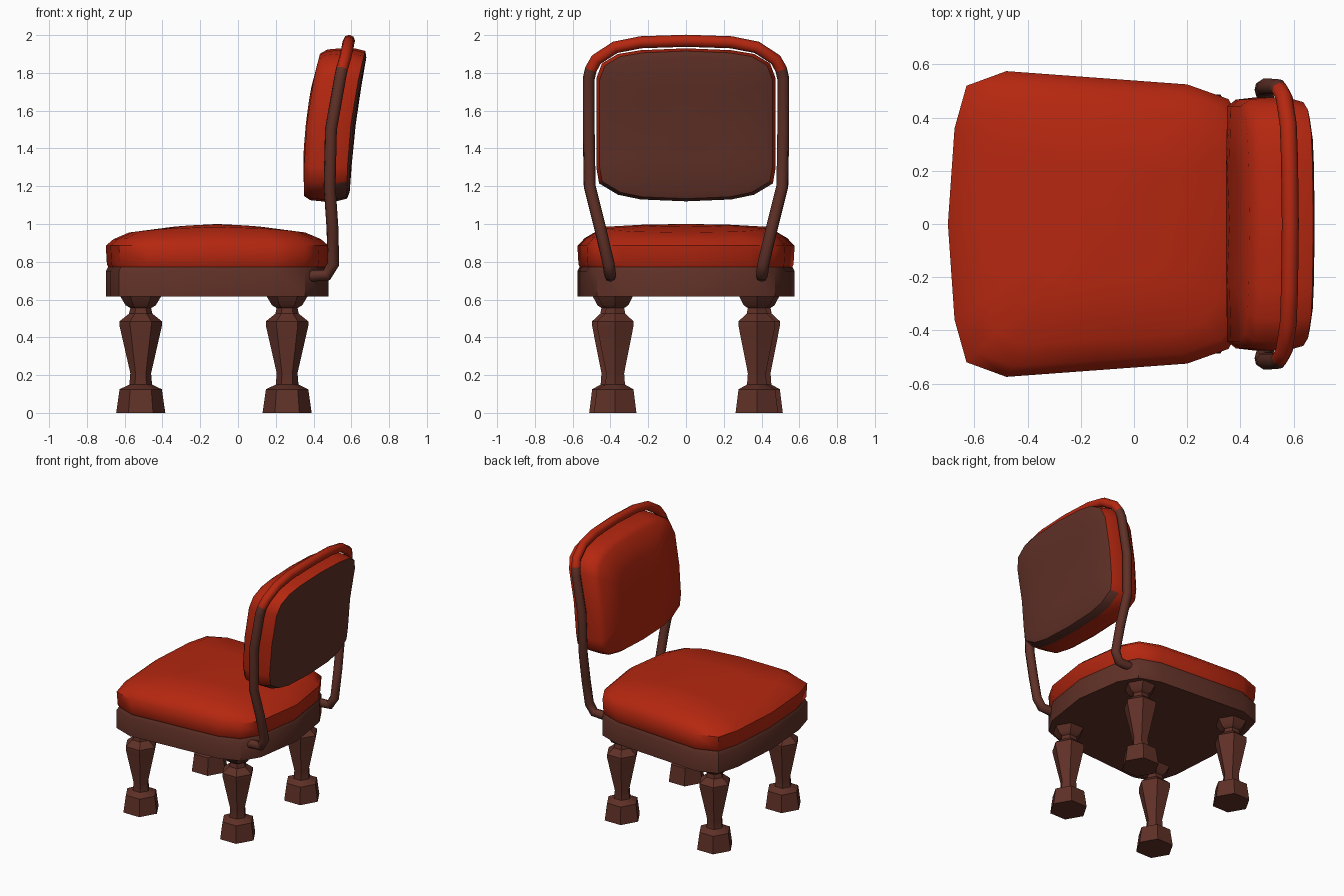
import bpy, bmesh, math

if "Cube" in bpy.data.objects:
    bpy.data.objects.remove(bpy.data.objects["Cube"])


def material(name, rgb):
    m = bpy.data.materials.new(name)
    m.diffuse_color = (*rgb, 1)
    m.use_nodes = True
    m.node_tree.nodes["Principled BSDF"].inputs["Base Color"].default_value = m.diffuse_color
    return m


RED = material("red upholstery", (0.46, 0.020, 0.005))
BROWN = material("brown wood", (0.115, 0.030, 0.020))


def finish(ob, angle=40):
    bpy.ops.object.select_all(action='DESELECT')
    ob.select_set(True)
    bpy.context.view_layer.objects.active = ob
    bpy.ops.object.shade_smooth_by_angle(angle=math.radians(angle))


def loft(name, rings, mats, rule=None, start=None, end=None, angle=40):
    """Skin a list of closed rings; ends close to a pole point or a flat face."""
    bm = bmesh.new()
    vs = [[bm.verts.new(p) for p in r] for r in rings]
    n = len(vs[0])
    for a, b in zip(vs, vs[1:]):
        for i in range(n):
            bm.faces.new((a[i], a[(i + 1) % n], b[(i + 1) % n], b[i]))
    for ring, pole in ((vs[0], start), (vs[-1], end)):
        if pole:
            c = bm.verts.new(pole)
            for i in range(n):
                bm.faces.new((ring[i], ring[(i + 1) % n], c))
        else:
            bm.faces.new(ring)
    bmesh.ops.recalc_face_normals(bm, faces=bm.faces)
    if rule:
        for f in bm.faces:
            f.material_index = rule(f)
    me = bpy.data.meshes.new(name)
    bm.to_mesh(me)
    bm.free()
    for m in mats:
        me.materials.append(m)
    ob = bpy.data.objects.new(name, me)
    bpy.context.collection.objects.link(ob)
    finish(ob, angle)
    return ob


def mirrored(half):
    """Half outline whose first and last points lie on the mirror line."""
    return half + [(a, -b) for a, b in reversed(half[1:-1])]


# Seat outline (x, y), wider at the front
CX = -0.11
seat = mirrored([(-0.70, 0), (-0.675, 0.36), (-0.63, 0.52), (-0.48, 0.575),
                 (-0.14, 0.55), (0.20, 0.525), (0.355, 0.47), (0.43, 0.34), (0.48, 0)])


def seat_ring(s, z, dome=0.0):
    return [(CX + (x - CX) * s, y * s, z - dome * ((x - CX) / 0.59) ** 2) for x, y in seat]


# Wooden seat frame
loft("seat_frame", [seat_ring(1, 0.615), seat_ring(1, 0.75), seat_ring(0.98, 0.772)], [BROWN])

# Domed seat cushion
loft("seat_cushion",
     [seat_ring(0.97, 0.765), seat_ring(0.99, 0.785), seat_ring(1, 0.885),
      seat_ring(0.93, 0.93, 0.01), seat_ring(0.79, 0.985, 0.03), seat_ring(0.4, 0.997, 0.012)],
     [RED], end=(CX, 0, 1.0), angle=50)

# Turned six-sided legs: (radius, height)
leg_profile = [(0.13, 0), (0.112, 0.125), (0.06, 0.15), (0.055, 0.21), (0.112, 0.46),
               (0.112, 0.485), (0.062, 0.525), (0.055, 0.555), (0.08, 0.57), (0.11, 0.62)]
for label, lx, ly in (("front", -0.515, 0.40), ("back", 0.26, 0.375)):
    for side, s in (("left", 1), ("right", -1)):
        rings = [[(lx + r * math.cos(k * math.pi / 3), s * ly + r * math.sin(k * math.pi / 3), z)
                  for k in range(6)] for r, z in leg_profile]
        loft(f"{label}_leg_{side}", rings, [BROWN], angle=30)

# Back cushion: outline (z, y) swept through a curved thickness
CZ = 1.525
back = mirrored([(1.12, 0), (1.13, 0.24), (1.155, 0.36), (1.215, 0.46), (1.30, 0.475),
                 (1.53, 0.475), (1.77, 0.475), (1.85, 0.445), (1.90, 0.36), (1.92, 0.24), (1.93, 0)])


def back_point(y, z, t, bulge=0.0):
    front = 0.345 + 0.21 * max(0, z - 1.27) ** 2
    rear = 0.595 + 0.19 * max(0, z - 1.2) ** 2
    return (front + (rear - front) * t + bulge, y, z)


def back_ring(s, t, bulge=0.0):
    return [back_point(y * s, CZ + (z - CZ) * s, t, bulge) for z, y in back]


def back_colour(f):
    c = f.calc_center_median()
    rear_face = f.normal.x > 0.6
    low_rear = c.z < 1.22 and c.x > 0.5
    return 1 if rear_face or low_rear else 0


loft("back_cushion",
     [back_ring(0.5, 0), back_ring(0.93, 0.02), back_ring(0.985, 0.15), back_ring(1, 0.4),
      back_ring(1, 0.7), back_ring(0.965, 0.93), back_ring(0.88, 0.985), back_ring(0.5, 1, 0.005)],
     [RED, BROWN], back_colour, start=back_point(0, CZ, 0), end=back_point(0, CZ, 1, 0.008), angle=50)

# Bent tube around the back, red along its top
half = [(0.37, 0.40, 0.725), (0.47, 0.402, 0.73), (0.505, 0.41, 0.79), (0.50, 0.455, 0.98),
        (0.485, 0.51, 1.2), (0.492, 0.515, 1.5), (0.54, 0.515, 1.77), (0.55, 0.503, 1.82),
        (0.565, 0.475, 1.87), (0.58, 0.375, 1.935), (0.585, 0.24, 1.962), (0.588, 0, 1.97)]
path = half + [(x, -y, z) for x, y, z in reversed(half[:-1])]
cu = bpy.data.curves.new("back_tube", 'CURVE')
cu.dimensions = '3D'
cu.bevel_depth = 0.032
cu.bevel_resolution = 2
cu.use_fill_caps = True
sp = cu.splines.new('POLY')
sp.points.add(len(path) - 1)
for p, co in zip(sp.points, path):
    p.co = (*co, 1)
tube = bpy.data.objects.new("back_tube", cu)
bpy.context.collection.objects.link(tube)
bpy.ops.object.select_all(action='DESELECT')
tube.select_set(True)
bpy.context.view_layer.objects.active = tube
bpy.ops.object.convert(target='MESH')
tube = bpy.context.view_layer.objects.active
tube.data.materials.clear()
tube.data.materials.append(BROWN)
tube.data.materials.append(RED)
for f in tube.data.polygons:
    f.material_index = 1 if f.center.z > 1.815 else 0
finish(tube, 50)
